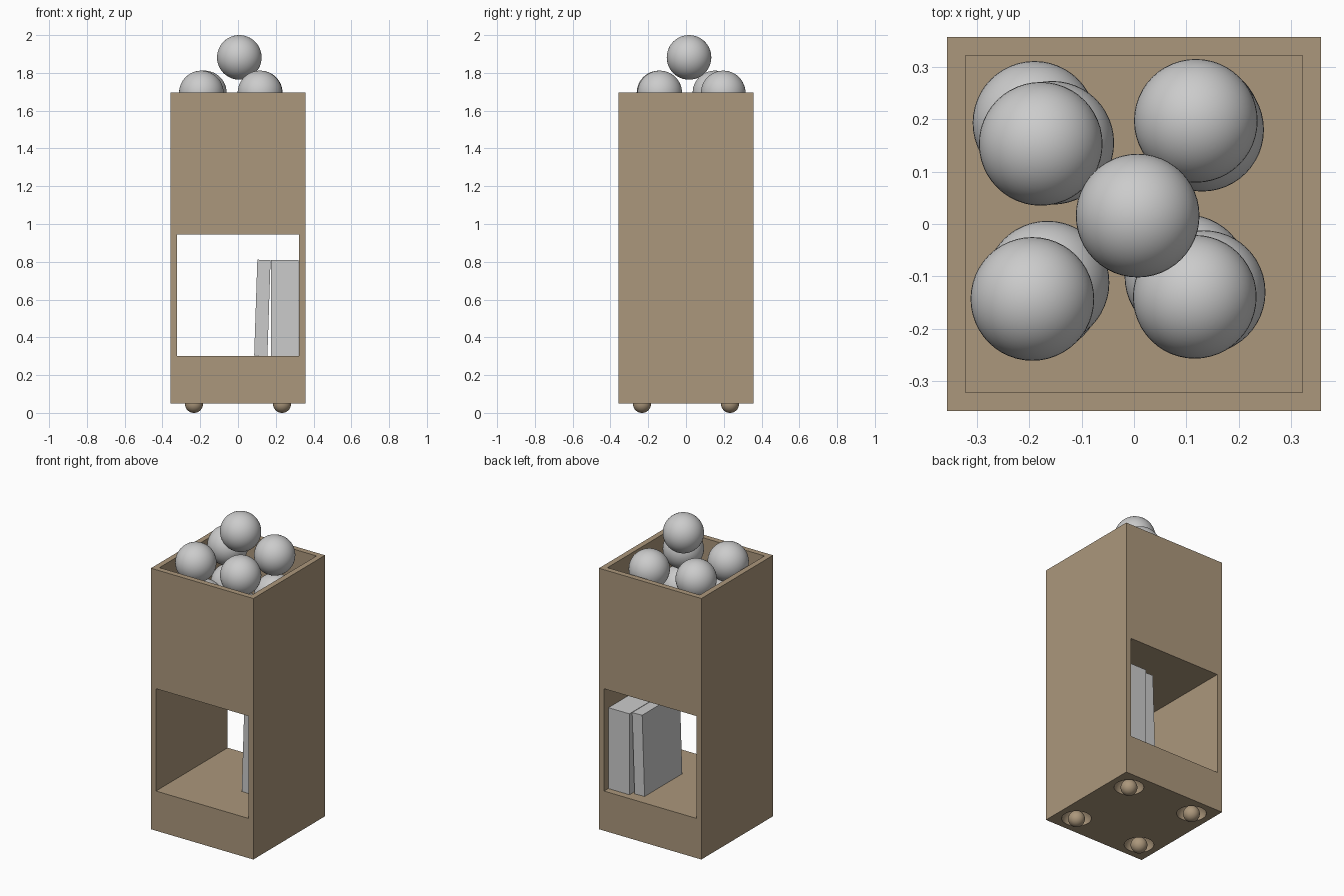
import bpy
import math

if "Cube" in bpy.data.objects:
    bpy.data.objects.remove(bpy.data.objects["Cube"])

brown = bpy.data.materials.new("wood_brown")
brown.diffuse_color = (0.41, 0.31, 0.20, 1)
brown.use_nodes = True
brown.node_tree.nodes["Principled BSDF"].inputs["Base Color"].default_value = brown.diffuse_color


def box(name, x0, x1, y0, y1, z0, z1, mat=None):
    bpy.ops.mesh.primitive_cube_add(size=1, location=((x0 + x1) / 2, (y0 + y1) / 2, (z0 + z1) / 2))
    ob = bpy.context.object
    ob.name = name
    ob.scale = (x1 - x0, y1 - y0, z1 - z0)
    bpy.ops.object.transform_apply(location=False, rotation=False, scale=True)
    if mat:
        ob.data.materials.append(mat)
    return ob


def sphere(name, loc, r, mat=None):
    bpy.ops.mesh.primitive_uv_sphere_add(segments=48, ring_count=24, radius=r, location=loc)
    ob = bpy.context.object
    ob.name = name
    bpy.ops.object.shade_smooth()
    if mat:
        ob.data.materials.append(mat)
    return ob


def cut(target, cutter):
    mod = target.modifiers.new("cut", 'BOOLEAN')
    mod.operation = 'DIFFERENCE'
    mod.solver = 'EXACT'
    mod.object = cutter
    bpy.context.view_layer.objects.active = target
    bpy.ops.object.modifier_apply(modifier=mod.name)
    bpy.data.objects.remove(cutter, do_unlink=True)


# Cabinet: open bin on top, shelf opening from front to back
W, I = 0.357, 0.322
FLOOR = 1.11
cabinet = box("cabinet", -W, W, -W, W, 0.05, 1.695, brown)
cut(cabinet, box("bin_cutter", -I, I, -I, I, FLOOR, 1.9))
cut(cabinet, box("shelf_cutter", -I, I, -0.5, 0.5, 0.30, 0.945))

# Ball casters in round recesses
C = 0.233
for i, (sx, sy) in enumerate([(-1, -1), (1, -1), (1, 1), (-1, 1)]):
    x, y = sx * C, sy * C
    cut(cabinet, sphere("socket_cutter", (x, y, 0.05), 0.085))
    sphere(f"caster_ball_{i + 1}", (x, y, 0.048), 0.048, brown)
    bpy.ops.mesh.primitive_cylinder_add(vertices=24, radius=0.018, depth=0.07, location=(x, y, 0.11))
    stem = bpy.context.object
    stem.name = f"caster_stem_{i + 1}"
    stem.data.materials.append(brown)
    bpy.ops.object.shade_smooth_by_angle(angle=math.radians(35))

bpy.ops.object.select_all(action='DESELECT')
cabinet.select_set(True)
bpy.context.view_layer.objects.active = cabinet
bpy.ops.object.shade_smooth_by_angle(angle=math.radians(30))

# Books: two upright, one leaning
box("book_right", 0.247, 0.32, -0.06, 0.315, 0.30, 0.81)
box("book_middle", 0.174, 0.247, -0.06, 0.315, 0.30, 0.81)
lean = box("book_leaning", 0.094, 0.164, -0.085, 0.29, 0.302, 0.81)
lean.rotation_euler.y = 0.033

# Balls: three layers of four, with one on top
R = 0.118
layers = [
    (FLOOR + R, [(-0.19, 0.193), (0.125, 0.19), (-0.18, -0.13), (0.10, -0.10)]),
    (1.461, [(-0.156, 0.155), (0.13, 0.18), (-0.165, -0.112), (0.133, -0.13)]),
    (1.694, [(-0.178, 0.153), (0.118, 0.197), (-0.194, -0.143), (0.116, -0.139)]),
    (1.882, [(0.007, 0.016)]),
]
n = 0
for z, spots in layers:
    for x, y in spots:
        n += 1
        sphere(f"ball_{n}", (x, y, z), R)
